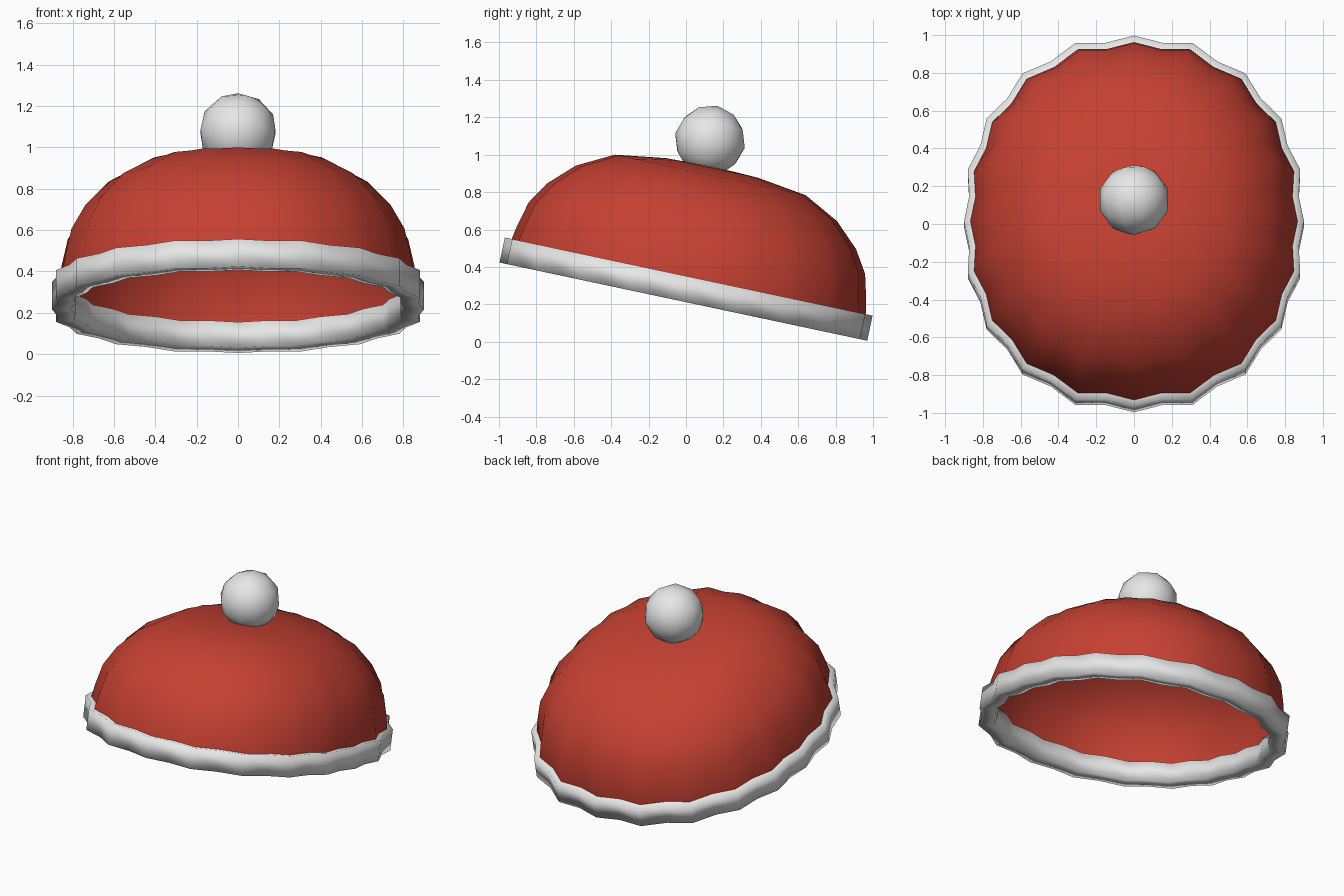
import bpy, bmesh, math
from mathutils import Matrix

if "Cube" in bpy.data.objects:
    bpy.data.objects.remove(bpy.data.objects["Cube"])

# The whole hat leans back, higher at the front
TILT = Matrix.Translation((0, 0, 0.28)) @ Matrix.Rotation(math.radians(-12), 4, 'X')


def material(name, rgb):
    m = bpy.data.materials.new(name)
    m.diffuse_color = (*rgb, 1)
    m.use_nodes = True
    m.node_tree.nodes["Principled BSDF"].inputs["Base Color"].default_value = m.diffuse_color
    return m


red = material("red_knit", (0.56, 0.052, 0.032))
white = material("white_wool", (0.8, 0.8, 0.8))

# Scalloped oval outline: one quarter of ridge points, mirrored, with shallow valleys between
quarter = [(0, 1.005), (0.31, 0.965), (0.59, 0.80), (0.78, 0.557), (0.88, 0.28), (0.90, 0)]
half = quarter + [(x, -y) for x, y in reversed(quarter[:-1])]
ridges = half + [(-x, y) for x, y in reversed(half[1:-1])]
OUTLINE = []
for i, (x, y) in enumerate(ridges):
    nx, ny = ridges[(i + 1) % len(ridges)]
    OUTLINE += [(x, y), ((x + nx) * 0.49, (y + ny) * 0.49)]


def finish(name, bm, mat):
    bmesh.ops.recalc_face_normals(bm, faces=bm.faces)
    bm.transform(TILT)
    for f in bm.faces:
        f.smooth = True
    me = bpy.data.meshes.new(name)
    bm.to_mesh(me)
    bm.free()
    me.materials.append(mat)
    ob = bpy.data.objects.new(name, me)
    bpy.context.collection.objects.link(ob)
    return ob


def sweep(bm, profile, closed=False):
    """Loft the outline through (scale, height) steps."""
    rings = [[bm.verts.new((x * s, y * s, z)) for x, y in OUTLINE] for s, z in profile]
    pairs = list(zip(rings, rings[1:]))
    if closed:
        pairs.append((rings[-1], rings[0]))
    n = len(OUTLINE)
    for a, b in pairs:
        for i in range(n):
            j = (i + 1) % n
            bm.faces.new((a[i], a[j], b[j], b[i]))
    return rings


# Crown: open dome
bm = bmesh.new()
rings = sweep(bm, [(0.965, 0.0), (0.962, 0.075), (0.948, 0.15), (0.915, 0.28), (0.84, 0.40),
                   (0.71, 0.525), (0.52, 0.625), (0.25, 0.664)])
tip = bm.verts.new((0, 0, 0.672))
top = rings[-1]
for i in range(len(top)):
    bm.faces.new((top[i], top[(i + 1) % len(top)], tip))
finish("crown", bm, red)

# Brim band: thick ring round the opening
bm = bmesh.new()
sweep(bm, [(1.0, -0.067), (1.0, 0.07), (0.90, 0.065), (0.90, -0.062)], closed=True)
finish("brim_band", bm, white)

# Pompom: coarse ball sunk into the crown
bm = bmesh.new()
bmesh.ops.create_icosphere(bm, subdivisions=2, radius=0.19,
                           matrix=Matrix.Translation((0, -0.04, 0.805)))
finish("pompom", bm, white)
